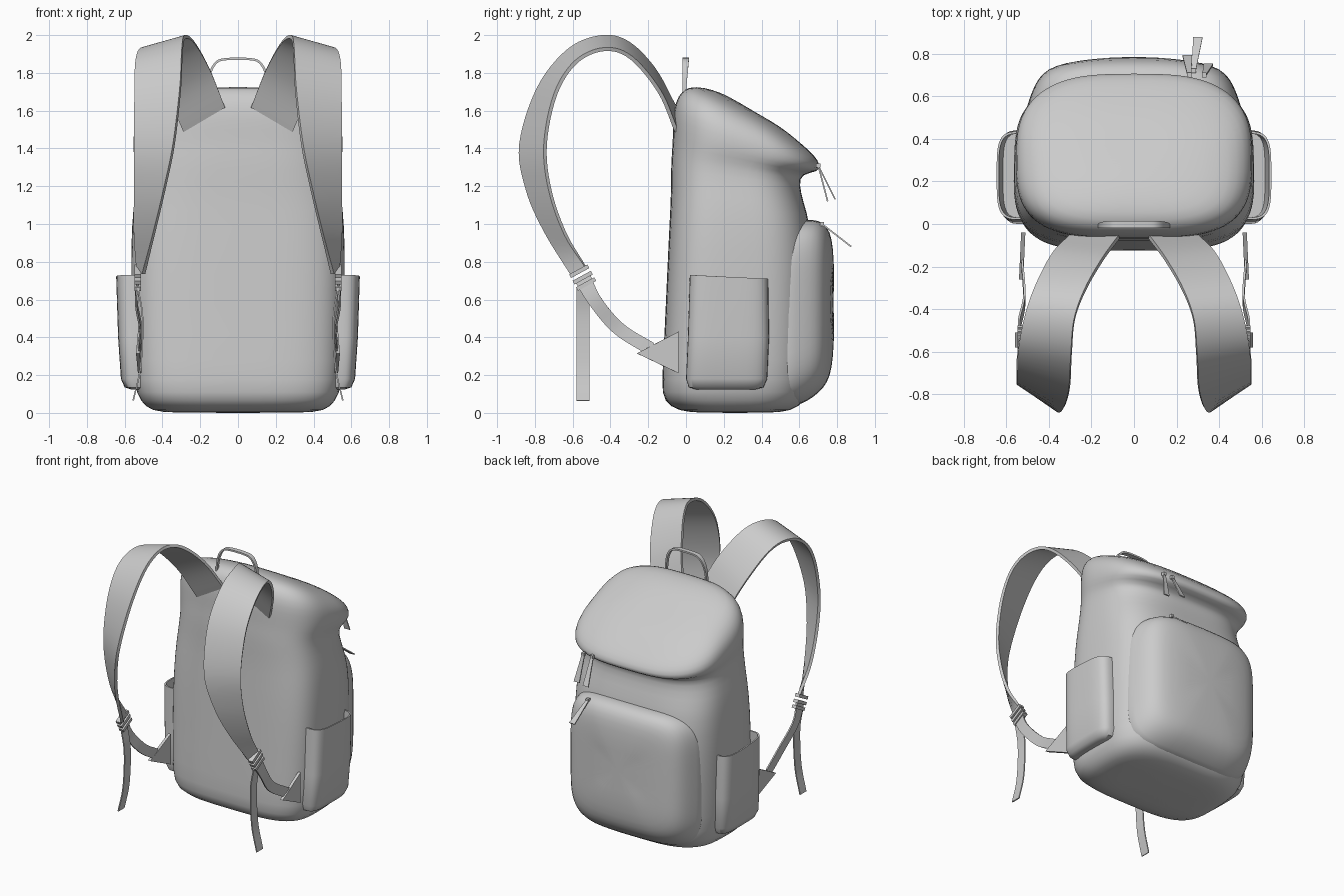
import bpy, bmesh, math
from mathutils import Vector

cube = bpy.data.objects.get("Cube")
if cube:
    bpy.data.objects.remove(cube)

grey = bpy.data.materials.new("light grey fabric")
grey.use_nodes = True
grey.diffuse_color = (0.6, 0.6, 0.6, 1)
grey.node_tree.nodes["Principled BSDF"].inputs["Base Color"].default_value = (0.6, 0.6, 0.6, 1)


def finish(name, bm, thickness=0, subdiv=0, angle=40):
    bmesh.ops.recalc_face_normals(bm, faces=bm.faces)
    mesh = bpy.data.meshes.new(name)
    bm.to_mesh(mesh)
    bm.free()
    mesh.materials.append(grey)
    ob = bpy.data.objects.new(name, mesh)
    bpy.context.collection.objects.link(ob)
    bpy.ops.object.select_all(action="DESELECT")
    ob.select_set(True)
    bpy.context.view_layer.objects.active = ob
    if thickness:
        m = ob.modifiers.new("thickness", "SOLIDIFY")
        m.thickness, m.offset = thickness, 0
        bpy.ops.object.modifier_apply(modifier=m.name)
    if subdiv:
        m = ob.modifiers.new("smooth", "SUBSURF")
        m.levels = m.render_levels = subdiv
    bpy.ops.object.shade_smooth_by_angle(angle=math.radians(angle))
    return ob


def superellipse(n, count=40):
    """Unit rounded-square outline."""
    pts = []
    for i in range(count):
        t = 2 * math.pi * (i + 0.5) / count
        c, s = math.cos(t), math.sin(t)
        pts.append((math.copysign(abs(c) ** (2 / n), c), math.copysign(abs(s) ** (2 / n), s)))
    return pts


def loft(rings):
    bm = bmesh.new()
    vs = [[bm.verts.new(p) for p in r] for r in rings]
    for a, b in zip(vs, vs[1:]):
        for i in range(len(a)):
            j = (i + 1) % len(a)
            bm.faces.new((a[i], a[j], b[j], b[i]))
    bm.faces.new(vs[0])
    bm.faces.new(vs[-1])
    return bm


def smooth_path(points, steps=6):
    """Catmull-Rom curve through the points."""
    p = [Vector(q) for q in points]
    p = [2 * p[0] - p[1]] + p + [2 * p[-1] - p[-2]]
    out = []
    for a, b, c, d in zip(p, p[1:], p[2:], p[3:]):
        for k in range(steps):
            t = k / steps
            out.append(0.5 * (2 * b + (c - a) * t + (2 * a - 5 * b + 4 * c - d) * t * t
                              + (3 * b - a - 3 * c + d) * t ** 3))
    return out + [p[-2]]


def ribbon(name, edge_a, edge_b, thickness):
    bm = bmesh.new()
    a = [bm.verts.new(p) for p in edge_a]
    b = [bm.verts.new(p) for p in edge_b]
    for i in range(len(a) - 1):
        bm.faces.new((a[i], a[i + 1], b[i + 1], b[i]))
    return finish(name, bm, thickness)


def flip(points, s):
    return [(x * s, y, z) for x, y, z in points]


# main bag with lid: back y, back z, front y, front z, half width, squareness
body = [
    (0.08, 0.0, 0.44, 0.0, 0.34, 3), (-0.04, 0.008, 0.56, 0.008, 0.46, 3.5),
    (-0.12, 0.06, 0.63, 0.06, 0.52, 4), (-0.13, 0.15, 0.66, 0.15, 0.555, 4),
    (-0.115, 0.40, 0.67, 0.40, 0.56, 4), (-0.10, 0.75, 0.67, 0.75, 0.57, 4),
    (-0.088, 1.0, 0.66, 1.0, 0.565, 3.8), (-0.08, 1.15, 0.62, 1.12, 0.55, 3.5),
    (-0.08, 1.30, 0.60, 1.21, 0.53, 3.4), (-0.075, 1.38, 0.61, 1.265, 0.535, 3.3),
    (-0.07, 1.45, 0.70, 1.275, 0.555, 3.3), (-0.07, 1.55, 0.715, 1.31, 0.56, 3.2),
    (-0.06, 1.64, 0.68, 1.365, 0.545, 3.2), (-0.02, 1.715, 0.61, 1.425, 0.49, 3.2),
    (0.05, 1.73, 0.54, 1.485, 0.40, 3), (0.14, 1.712, 0.46, 1.54, 0.25, 2.6),
    (0.23, 1.675, 0.36, 1.595, 0.10, 2),
]
rings = []
for y0, z0, y1, z1, w, n in body:
    back, front = Vector((0, y0, z0)), Vector((0, y1, z1))
    rings.append([back.lerp(front, (v + 1) / 2) + Vector((u * w * (1 - 0.1 * max(0, v) ** 2), 0, 0))
                  for u, v in superellipse(n)])
finish("bag_body", loft(rings), subdiv=1, angle=80)

# bulging outer pocket, bowed round the bag: y, bottom z, top z, half width
pocket = [
    (0.52, 0.02, 0.99, 0.53), (0.61, 0.04, 1.02, 0.505), (0.68, 0.08, 1.025, 0.48),
    (0.735, 0.13, 1.01, 0.45), (0.768, 0.19, 0.96, 0.405), (0.783, 0.29, 0.88, 0.33),
    (0.787, 0.45, 0.72, 0.18),
]
rings = [[(u * w, y - 0.05 * (u * w / 0.45) ** 2, (z0 + z1) / 2 + v * (z1 - z0) / 2)
          for u, v in superellipse(5)] for y, z0, z1, w in pocket]
finish("outer_pocket", loft(rings), subdiv=1, angle=80)

# open side pockets: z, y min, y max, outer x
side = [
    (0.125, 0.05, 0.37, 0.57), (0.135, 0.015, 0.41, 0.60), (0.18, 0.0, 0.43, 0.62),
    (0.40, 0.01, 0.44, 0.635), (0.72, 0.02, 0.435, 0.645), (0.72, 0.03, 0.425, 0.635),
    (0.50, 0.03, 0.425, 0.615),
]
for s, label in ((1, "left"), (-1, "right")):
    rings = [[(s * (0.52 + u * (x - 0.52)), (y0 + y1) / 2 + v * (y1 - y0) / 2,
               z - 0.01 * v * (z > 0.7)) for u, v in superellipse(4)]
             for z, y0, y1, x in side]
    finish(label + "_side_pocket", loft(rings), angle=50)

    # padded shoulder strap between its inner and outer edges
    inner = [(0.07, -0.06, 1.62), (0.15, -0.17, 1.82), (0.23, -0.31, 1.96), (0.28, -0.45, 1.99),
             (0.295, -0.62, 1.92), (0.305, -0.78, 1.72), (0.34, -0.875, 1.42),
             (0.39, -0.84, 1.18), (0.44, -0.75, 0.97), (0.50, -0.61, 0.735)]
    outer = [(0.29, -0.05, 1.49), (0.38, -0.14, 1.70), (0.46, -0.29, 1.88), (0.51, -0.43, 1.925),
             (0.54, -0.58, 1.86), (0.545, -0.69, 1.69), (0.545, -0.745, 1.42),
             (0.545, -0.72, 1.18), (0.545, -0.64, 0.95), (0.53, -0.53, 0.77)]
    ribbon(label + "_shoulder_strap", smooth_path(flip(inner, s)), smooth_path(flip(outer, s)), 0.02)

    # narrow webbing from the buckle down to the bag
    upper = [(0.53, -0.51, 0.74), (0.54, -0.45, 0.61), (0.515, -0.33, 0.47), (0.525, -0.17, 0.37)]
    lower = [(0.53, -0.59, 0.70), (0.54, -0.51, 0.57), (0.515, -0.38, 0.42), (0.525, -0.19, 0.30)]
    ribbon(label + "_webbing", smooth_path(flip(upper, s)), smooth_path(flip(lower, s)), 0.01)

    # loose tail hanging from the buckle
    path = [(0.53, -0.51, 0.66), (0.505, -0.51, 0.50), (0.515, -0.51, 0.25), (0.555, -0.51, 0.065)]
    tail = smooth_path(flip(path, s))
    ribbon(label + "_strap_tail", tail, [p + Vector((0, -0.07, 0)) for p in tail], 0.008)

    # triangular anchor patch
    bm = bmesh.new()
    patch = [(0.53, -0.26, 0.315), (0.52, -0.04, 0.43), (0.52, -0.04, 0.21)]
    bm.faces.new([bm.verts.new(p) for p in flip(patch, s)])
    finish(label + "_anchor_patch", bm, 0.02)

    # ladder buckle made of three bars
    for k in range(3):
        bm = bmesh.new()
        bmesh.ops.create_cube(bm, size=1)
        bmesh.ops.scale(bm, verts=bm.verts, vec=(0.035, 0.11, 0.022))
        ob = finish(f"{label}_buckle_bar_{k + 1}", bm)
        ob.location = (s * 0.53, -0.565 + 0.018 * k, 0.75 - 0.034 * k)
        ob.rotation_euler.x = 0.5

# carry handle
arch = smooth_path([(-0.165, 0, 1.68), (-0.15, 0, 1.79), (-0.115, 0, 1.855), (-0.06, 0, 1.873),
                    (0.06, 0, 1.873), (0.115, 0, 1.855), (0.15, 0, 1.79), (0.165, 0, 1.68)])
ribbon("carry_handle", [p + Vector((0, -0.018, 0)) for p in arch],
       [p + Vector((0, 0.015 * min(1, (p.z - 1.7) * 6), 0)) for p in arch], 0.012)

# zip pulls: start, end
pulls = [((0.26, 0.70, 1.31), (0.25, 0.79, 1.13)), ((0.33, 0.70, 1.31), (0.35, 0.75, 1.12)),
         ((0.28, 0.72, 1.00), (0.30, 0.875, 0.88))]
for k, (a, b) in enumerate(pulls):
    a, b = Vector(a), Vector(b)
    ribbon(f"zip_pull_{k + 1}", [a - Vector((0.01, 0, 0)), b - Vector((0.022, 0, 0))],
           [a + Vector((0.01, 0, 0)), b + Vector((0.022, 0, 0))], 0.008)
    bm = bmesh.new()
    bmesh.ops.create_cube(bm, size=0.022)
    finish(f"zip_slider_{k + 1}", bm).location = a
